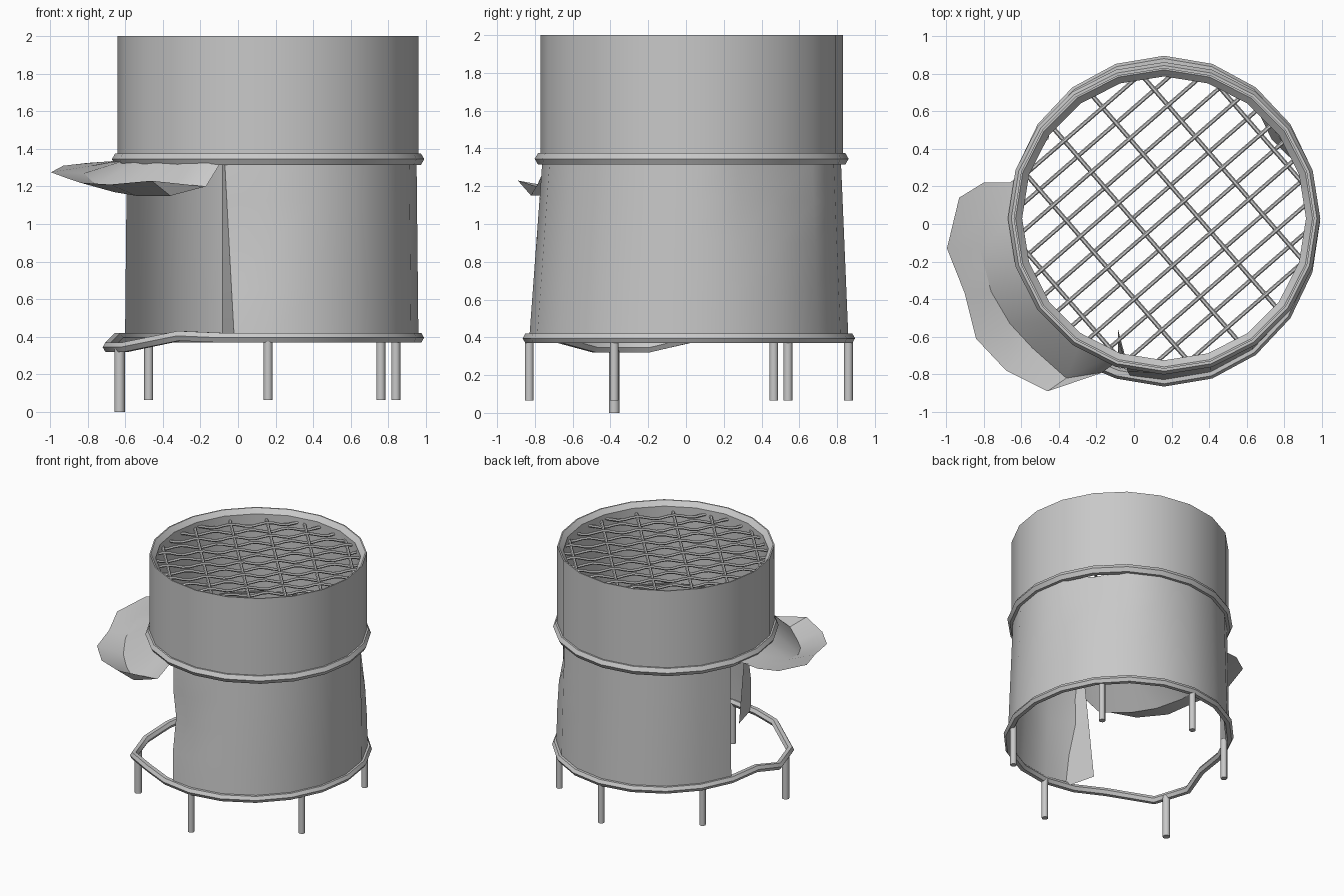
import bpy, bmesh, math
from math import sin, cos, pi, radians
from mathutils import Vector

cube = bpy.data.objects.get("Cube")
if cube:
    bpy.data.objects.remove(cube)

CX, CY, R = 0.16, 0.03, 0.80
SIDES = 20

steel = bpy.data.materials.new("grey_steel")
steel.use_nodes = True
steel.diffuse_color = (0.58, 0.58, 0.58, 1)
steel.node_tree.nodes["Principled BSDF"].inputs["Base Color"].default_value = (0.58, 0.58, 0.58, 1)


def finish(name, bm, angle=40, fix=True):
    """Turn a bmesh into a smooth-shaded object."""
    if fix:
        bmesh.ops.recalc_face_normals(bm, faces=bm.faces)
    mesh = bpy.data.meshes.new(name)
    bm.to_mesh(mesh)
    bm.free()
    mesh.materials.append(steel)
    ob = bpy.data.objects.new(name, mesh)
    bpy.context.collection.objects.link(ob)
    bpy.ops.object.select_all(action='DESELECT')
    ob.select_set(True)
    bpy.context.view_layer.objects.active = ob
    bpy.ops.object.shade_smooth_by_angle(angle=radians(angle))
    return ob


def skin(bm, rows, closed=False):
    """Bridge rows of points with quads."""
    vs = [[bm.verts.new(p) for p in row] for row in rows]
    for a, b in zip(vs, vs[1:]):
        n = len(a)
        for i in range(n if closed else n - 1):
            j = (i + 1) % n
            bm.faces.new((a[i], a[j], b[j], b[i]))
    return vs


def tube(bm, path, radius, sides=6, closed=False):
    """Sweep a polygon along a mostly level path."""
    path = [Vector(p) for p in path]
    n = len(path)
    rows = []
    for i, p in enumerate(path):
        ahead = path[(i + 1) % n] if closed or i < n - 1 else p
        behind = path[i - 1] if closed or i > 0 else p
        t = (ahead - behind).normalized()
        side = t.cross(Vector((0, 0, 1))).normalized()
        up = side.cross(t)
        rows.append([p + radius * (cos(2 * pi * k / sides) * side + sin(2 * pi * k / sides) * up)
                     for k in range(sides)])
    if closed:
        rows.append(rows[0])
    vs = skin(bm, rows, closed=True)
    if closed:
        bmesh.ops.remove_doubles(bm, verts=bm.verts, dist=1e-5)
    else:
        bm.faces.new(vs[0])
        bm.faces.new(vs[-1])


def around(deg, rx, ry, z, cy=CY):
    a = radians(deg)
    return Vector((CX + rx * cos(a), cy + ry * sin(a), z))


def circle(r, z):
    return [around(360 * k / SIDES, r, r, z) for k in range(SIDES)]


# Upper drum with a sloped lip and inner lining
bm = bmesh.new()
skin(bm, [circle(R, 1.34), circle(R, 2.0), circle(0.79, 2.0), circle(0.755, 1.965),
          circle(0.755, 1.34)], closed=True)
finish("upper_drum", bm, 30)

# Middle ring
bm = bmesh.new()
tube(bm, circle(R - 0.005, 1.345), 0.036, closed=True)
finish("middle_ring", bm)

# Lower ring, bent out and down at the broken side
bm = bmesh.new()
ring = [around(a, 0.80, 0.85, 0.395, 0.015) for a in range(-108, 181, 18)]
ring += [(-0.69, -0.2, 0.345), (-0.60, -0.48, 0.345), (-0.31, -0.70, 0.405)]
tube(bm, ring, 0.03, closed=True)
finish("lower_ring", bm)

# Lower wall, open at the broken side, with one dent and a folded edge
bm = bmesh.new()
rows = []
for z in (0.39, 0.65, 0.9, 1.12, 1.34):
    f = (1.34 - z) / 0.95
    row = [Vector((-0.085, -0.56 - 0.12 * (1 - f), z))]
    for a in [-103] + list(range(-90, 163, 18)):
        rx, ry = 0.79 + 0.01 * f, 0.79 + 0.055 * f
        if a == 36:
            dent = 0.08 * max(0, 1 - 1.9 * f)
            rx, ry = rx - dent, ry - dent
        if a == -103:
            a -= 4 * (1 - f)
            ry -= 0.04 * (z == 0.9)
        row.append(around(a, rx, ry, z, CY - 0.015 * f))
    rows.append(row)
skin(bm, rows)
finish("lower_wall", bm)

# Torn sheet peeled outwards from the opening
bm = bmesh.new()
hinge = [around(a, R, R, 1.335) for a in (163, 180, 195, 210, 223, 236, 248, 252)]
middle = [(-0.66, 0.22, 1.335), (-0.78, 0.07, 1.31), (-0.82, -0.13, 1.27), (-0.76, -0.36, 1.21),
          (-0.66, -0.53, 1.17), (-0.54, -0.66, 1.15), (-0.36, -0.82, 1.15), (-0.17, -0.79, 1.2)]
outer = [(-0.80, 0.22, 1.325), (-0.93, 0.14, 1.31), (-0.995, -0.13, 1.275), (-0.90, -0.37, 1.24),
         (-0.84, -0.61, 1.22), (-0.68, -0.78, 1.21), (-0.46, -0.89, 1.23), (-0.18, -0.795, 1.2)]
skin(bm, [hinge, middle, outer])
finish("peeled_sheet", bm, 30)

# Woven grate: close-set wavy bars over wide-set straight ones
u = Vector((cos(radians(41)), sin(radians(41)), 0))
v = Vector((-u.y, u.x, 0))
centre = Vector((CX, CY, 1.92))
bm = bmesh.new()
for k in range(-6, 7):
    d = 0.11 * k
    half = math.sqrt(0.765 ** 2 - d * d)
    steps = max(6, int(half * 40))
    path = []
    for i in range(steps + 1):
        s = -half + 2 * half * i / steps
        wave = 0.012 * cos(2 * pi * (s - 0.14) / 0.27 + pi * k)
        path.append(centre + v * d + u * s + Vector((0, 0, wave)))
    tube(bm, path, 0.011)
finish("grate_close_bars", bm)

bm = bmesh.new()
for k in range(-3, 3):
    d = 0.14 + 0.27 * k
    half = math.sqrt(0.765 ** 2 - d * d)
    tube(bm, [centre + u * d - v * half, centre + u * d + v * half], 0.012)
finish("grate_wide_bars", bm)

# Legs
legs = {"front_leg": (0.16, -0.83), "back_leg": (0.16, 0.86), "front_left_leg": (0.84, -0.38),
        "back_left_leg": (0.76, 0.54), "back_right_leg": (-0.475, 0.465), "bent_leg": (-0.63, -0.38)}
for name, (x, y) in legs.items():
    low, high, r = (0, 0.34, 0.028) if name == "bent_leg" else (0.065, 0.395, 0.024)
    bm = bmesh.new()
    skin(bm, [[(x + r * cos(pi * k / 5), y + r * sin(pi * k / 5), z) for k in range(10)]
              for z in (low, high)], closed=True)
    bmesh.ops.holes_fill(bm, edges=bm.edges)
    finish(name, bm)
